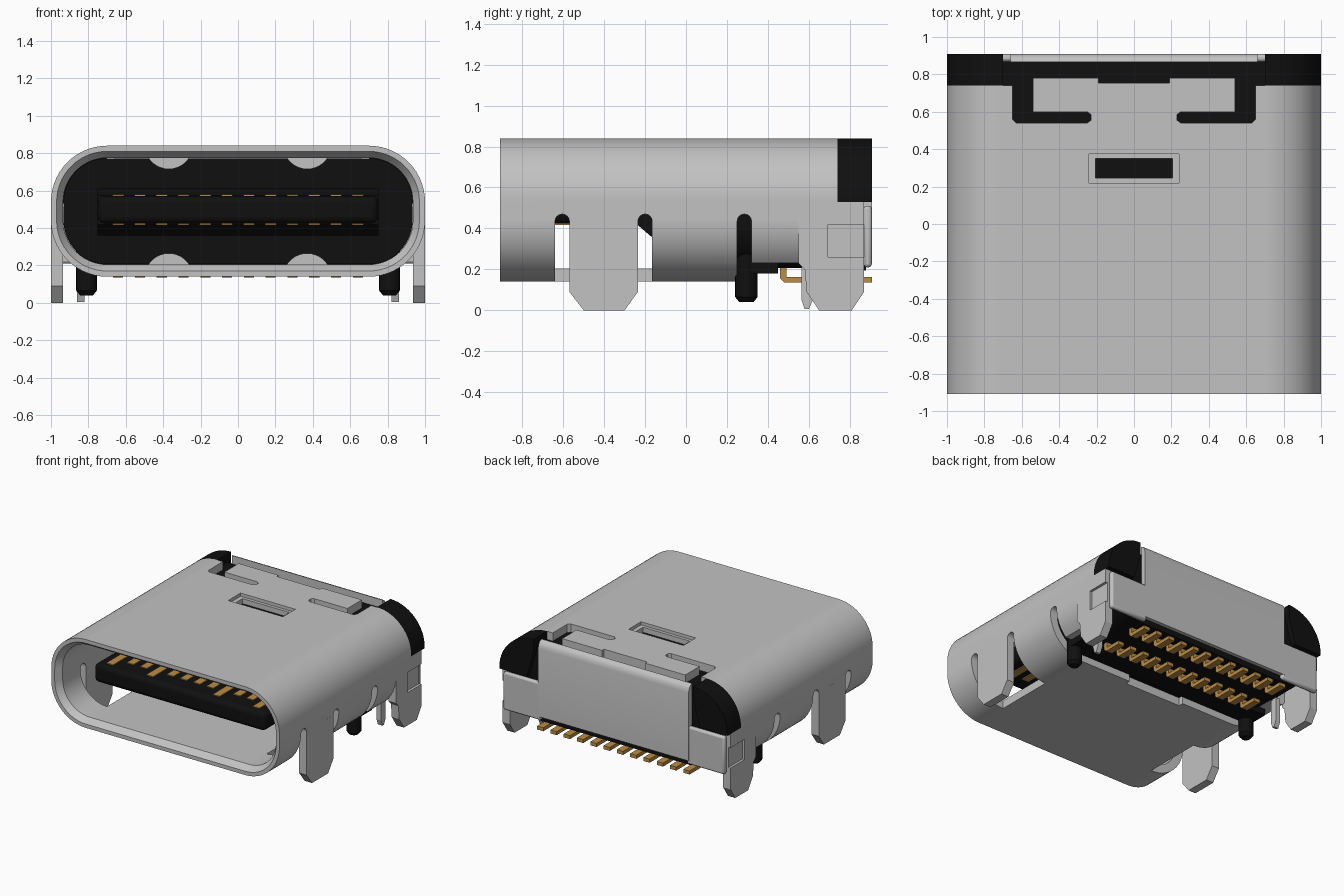
import bpy, bmesh, math

if "Cube" in bpy.data.objects:
    bpy.data.objects.remove(bpy.data.objects["Cube"])


def mat(name, c):
    m = bpy.data.materials.new(name)
    m.diffuse_color = (*c, 1)
    m.use_nodes = True
    m.node_tree.nodes["Principled BSDF"].inputs["Base Color"].default_value = m.diffuse_color
    return m


STEEL = mat("light steel", (0.54, 0.54, 0.54))
BLACK = mat("black plastic", (0.005, 0.005, 0.005))
GOLD = mat("gold contact", (0.50, 0.27, 0.06))


def finish(name, bm, m):
    bmesh.ops.recalc_face_normals(bm, faces=bm.faces)
    me = bpy.data.meshes.new(name)
    bm.to_mesh(me)
    bm.free()
    ob = bpy.data.objects.new(name, me)
    bpy.context.collection.objects.link(ob)
    if m:
        me.materials.append(m)
    return ob


def prism(name, pts, axis, a, b, m=None):
    """Extrude a 2D outline along an axis from a to b."""
    place = {'x': lambda p, t: (t, p[0], p[1]),
             'y': lambda p, t: (p[0], t, p[1]),
             'z': lambda p, t: (p[0], p[1], t)}[axis]
    bm = bmesh.new()
    lo = [bm.verts.new(place(p, a)) for p in pts]
    hi = [bm.verts.new(place(p, b)) for p in pts]
    bm.faces.new(lo)
    bm.faces.new(hi)
    n = len(pts)
    for i in range(n):
        j = (i + 1) % n
        bm.faces.new((lo[i], lo[j], hi[j], hi[i]))
    return finish(name, bm, m)


def box(name, x0, x1, y0, y1, z0, z1, m=None):
    return prism(name, [(x0, y0), (x1, y0), (x1, y1), (x0, y1)], 'z', z0, z1, m)


def activate(ob):
    bpy.ops.object.select_all(action='DESELECT')
    ob.select_set(True)
    bpy.context.view_layer.objects.active = ob


def cut(ob, cutter):
    md = ob.modifiers.new("cut", 'BOOLEAN')
    md.operation = 'DIFFERENCE'
    md.solver = 'EXACT'
    md.object = cutter
    activate(ob)
    bpy.ops.object.modifier_apply(modifier=md.name)
    bpy.data.objects.remove(cutter)


def bevel(ob, w, seg=3):
    md = ob.modifiers.new("bevel", 'BEVEL')
    md.width, md.segments, md.limit_method = w, seg, 'ANGLE'
    md.angle_limit = math.radians(40)
    smooth(ob)


def smooth(ob):
    activate(ob)
    bpy.ops.object.shade_smooth_by_angle(angle=math.radians(30))


def ring(inset, seg=14):
    """Rounded mouth outline, shrunk by inset."""
    r = 0.3 - inset
    out = []
    for k, (cx, cz) in enumerate([(0.7, 0.54), (-0.7, 0.54), (-0.7, 0.44), (0.7, 0.44)]):
        for i in range(seg + 1):
            a = math.pi / 2 * (k + i / seg)
            out.append((cx + r * math.cos(a), cz + r * math.sin(a)))
    return out


def arch(u0, u1, top, seg=8):
    """Half-round slot end from u0 to u1."""
    c, r = (u0 + u1) / 2, abs(u1 - u0) / 2
    s = 1 if u1 > u0 else -1
    return [(c - s * r * math.cos(math.pi * i / seg), top - r + r * math.sin(math.pi * i / seg))
            for i in range(seg + 1)]


# Metal shell: tube with a chamfered mouth
bm = bmesh.new()
loops = [[bm.verts.new((x, y, z)) for x, z in ring(d)]
         for d, y in [(0, -0.91), (0, 0.87), (0.065, 0.87), (0.065, -0.86), (0.03, -0.91)]]
for k in range(5):
    A, B = loops[k], loops[(k + 1) % 5]
    for i in range(len(A)):
        j = (i + 1) % len(A)
        bm.faces.new((A[i], A[j], B[j], B[i]))
shell = finish("metal_shell", bm, STEEL)

# Shell openings
cut(shell, box("c", -1.2, 1.2, 0.25, 1, -0.1, 0.23))             # open underside
cut(shell, box("c", -0.25, 0.25, 0.21, 0.4, -0.1, 0.24))         # underside notch
cut(shell, box("c", -1.2, 1.2, 0.78, 1, 0.53, 1))                # rear top
cut(shell, box("c", -0.24, 0.24, 0.22, 0.375, 0.815, 1))         # window rim
cut(shell, box("c", -0.205, 0.205, 0.245, 0.35, 0.6, 1))         # window
cut(shell, box("c", -0.19, 0.19, 0.755, 0.8, 0.6, 1))
front_gap = ([(-0.64, -0.1)] + arch(-0.64, -0.57, 0.47) + arch(-0.235, -0.165, 0.47)
             + [(-0.165, -0.1)])
side_slot = [(0.25, -0.1)] + arch(0.25, 0.32, 0.47) + [(0.32, -0.1)]
for s in (1, -1):
    cut(shell, prism("c", front_gap, 'x', 0.7 * s, 1.2 * s))
    cut(shell, prism("c", side_slot, 'x', 0.7 * s, 1.2 * s))
    cut(shell, box("c", 0.6 * s, 1.2 * s, 0.58, 1, -0.1, 0.44))
    cut(shell, box("c", 0.65 * s, 1.2 * s, 0.74, 1, 0.53, 1))
    hook = [(0.54 * s, 0.9), (0.65 * s, 0.9), (0.65 * s, 0.56), (0.63 * s, 0.54), (0.25 * s, 0.54),
            (0.23 * s, 0.555), (0.23 * s, 0.585), (0.25 * s, 0.6), (0.54 * s, 0.6)]
    cut(shell, prism("c", hook, 'z', 0.6, 1))
smooth(shell)
shell.modifiers.new("normals", 'WEIGHTED_NORMAL').keep_sharp = True

# Plastic housing inside the rear of the shell
smooth(prism("housing", ring(0.067), 'y', 0.18, 0.87, BLACK))
box("housing_front_rail", -0.86, 0.86, 0.27, 0.45, 0.18, 0.28, BLACK)
box("housing_rear_rail", -0.66, 0.66, 0.80, 0.88, 0.195, 0.26, BLACK)

# Tongue and its thicker root
bevel(box("tongue", -0.75, 0.75, -0.74, 0.2, 0.425, 0.572, BLACK), 0.035)
prism("tongue_root", [(-0.24, 0.42), (-0.17, 0.36), (0.2, 0.36), (0.2, 0.61), (-0.17, 0.61),
                      (-0.24, 0.575)], 'x', -0.75, 0.75, BLACK)

# Contacts on the tongue and solder feet below
for i in range(12):
    x = (i - 5.5) * 0.1165
    y0 = -0.69 if i in (0, 3, 8, 11) else -0.6
    box("upper_contact", x - 0.03, x + 0.03, y0, -0.2, 0.56, 0.579, GOLD)
    box("lower_contact", x - 0.03, x + 0.03, y0, -0.2, 0.417, 0.44, GOLD)
    for name, a, b in (("front_foot", 0.46, 0.62), ("rear_foot", 0.74, 0.91)):
        prism(name, [(a, 0.25), (a, 0.155), (a + 0.02, 0.135), (b, 0.135), (b, 0.163),
                     (a + 0.03, 0.163), (a + 0.03, 0.25)], 'x', x - 0.027, x + 0.027, GOLD)

# Rear cover plate with rounded top edge
back = [(0.865, 0.24), (0.91, 0.24), (0.91, 0.78), (0.904, 0.808), (0.89, 0.828), (0.87, 0.838),
        (0.865, 0.838)]
smooth(prism("rear_plate", back, 'x', -0.66, 0.66, STEEL))

# Parts repeated on both sides
front_leg = [(-0.57, 0.437), (-0.57, 0.09), (-0.5, 0), (-0.3, 0), (-0.235, 0.09), (-0.235, 0.437)]
rear_leg = [(0.55, 0.445), (0.55, 0.23), (0.58, 0.2), (0.59, 0.09), (0.65, 0), (0.81, 0),
            (0.87, 0.09), (0.87, 0.53), (0.74, 0.53), (0.74, 0.445)]
clip = [(0.565, 0.24), (0.565, 0.05), (0.58, 0.005), (0.6, 0.005), (0.62, 0.05), (0.62, 0.24)]
for s, side in ((1, "right"), (-1, "left")):
    prism(side + "_front_leg", front_leg, 'x', 0.935 * s, s, STEEL)
    leg = prism(side + "_rear_leg", rear_leg, 'x', 0.935 * s, s, STEEL)
    cut(leg, box("c", 0.98 * s, 1.1 * s, 0.695, 0.9, 0.26, 0.42))
    prism(side + "_clip", clip, 'x', 0.82 * s, 0.86 * s, STEEL)

    # Wing of the rear plate
    wing = box(side + "_rear_wing", 0.64 * s, 0.97 * s, 0.868, 0.908, 0.21, 0.51, STEEL)
    bevel(wing, 0.015, 2)

    # Black rear top corner following the shell outline
    arc = [(s * x, z) for x, z in ring(0)[:15]]
    corner = prism(side + "_rear_corner", arc + [(0.7 * s, 0.74), (0.76 * s, 0.53), (s, 0.53)], 'y',
                   0.74, 0.91, BLACK)
    smooth(corner)

    # Locating peg
    bm = bmesh.new()
    for z0, z1, r0, r1 in ((0.04, 0.065, 0.035, 0.055), (0.065, 0.28, 0.055, 0.055)):
        res = bmesh.ops.create_cone(bm, cap_ends=True, segments=20, radius1=r0, radius2=r1,
                                    depth=z1 - z0)
        bmesh.ops.translate(bm, verts=res['verts'], vec=(0.81 * s, 0.295, (z0 + z1) / 2))
    smooth(finish(side + "_peg", bm, BLACK))

    # Round grounding pads against the housing face
    for name, f in (("upper", 1), ("lower", -1)):
        pts = [(0.37 * s + 0.13 * math.sin(a), 0.49 + f * (0.355 - 0.13 * math.cos(a)))
               for a in [math.radians(-60 + 10 * i) for i in range(13)]]
        smooth(prism(side + "_" + name + "_pad", pts, 'y', 0.13, 0.19, STEEL))
